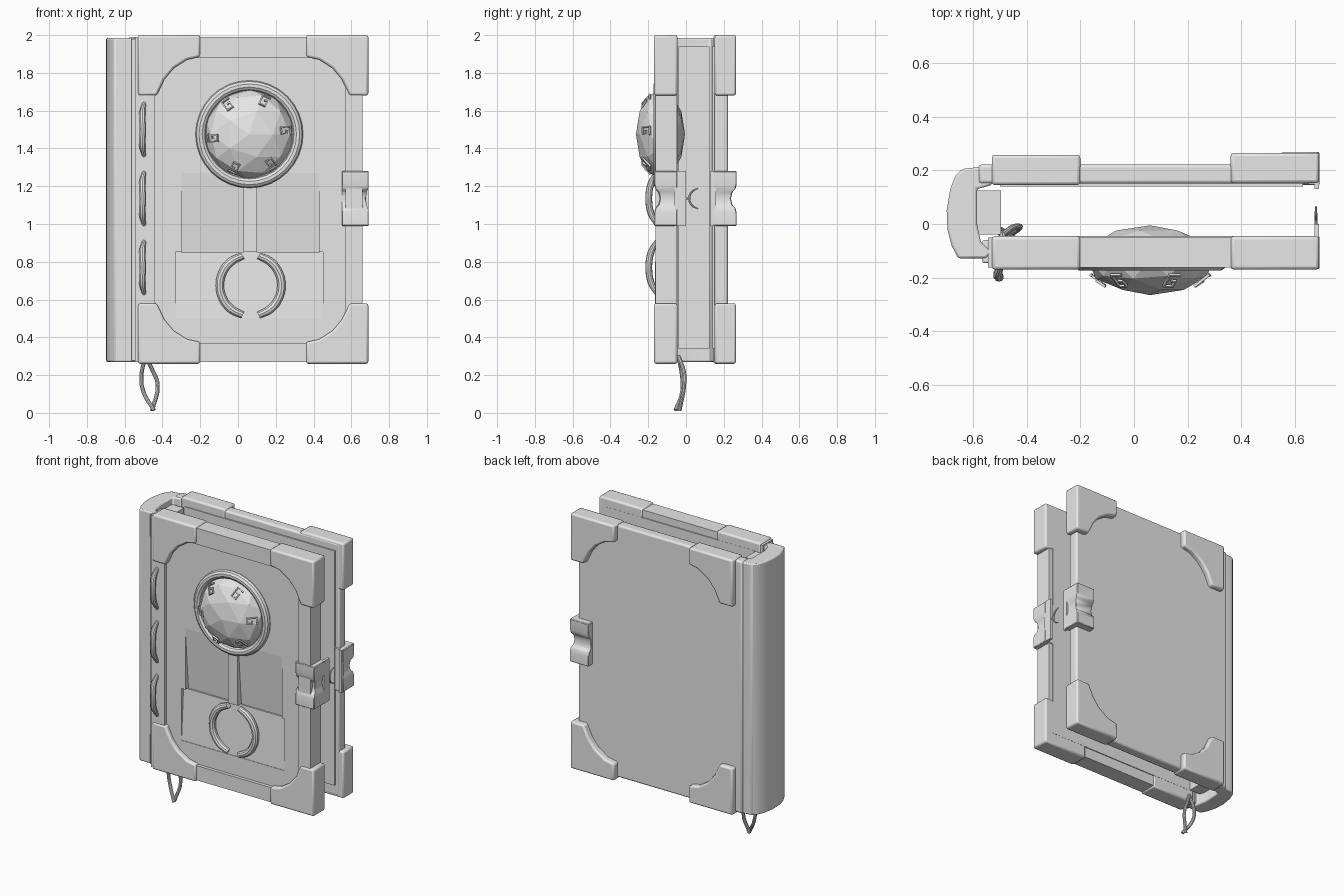
import bpy, bmesh, math
from mathutils import Vector

if "Cube" in bpy.data.objects:
    bpy.data.objects.remove(bpy.data.objects["Cube"])

grey = bpy.data.materials.new("plain grey")
grey.diffuse_color = (0.8, 0.8, 0.8, 1)
grey.use_nodes = True
grey.node_tree.nodes["Principled BSDF"].inputs["Base Color"].default_value = grey.diffuse_color
CX, CZ = 0.08, 1.13          # centre of the covers


def finish(ob, bevel=0, segs=2, smooth=True):
    ob.data.materials.clear()
    ob.data.materials.append(grey)
    bpy.ops.object.select_all(action='DESELECT')
    ob.select_set(True)
    bpy.context.view_layer.objects.active = ob
    if bevel:
        m = ob.modifiers.new("bevel", 'BEVEL')
        m.width, m.segments, m.limit_method = bevel, segs, 'ANGLE'
    if smooth:
        bpy.ops.object.shade_smooth_by_angle(angle=math.radians(35))
    return ob


def from_bm(name, bm):
    bmesh.ops.recalc_face_normals(bm, faces=bm.faces)
    me = bpy.data.meshes.new(name)
    bm.to_mesh(me)
    bm.free()
    ob = bpy.data.objects.new(name, me)
    bpy.context.collection.objects.link(ob)
    return ob


def prism(name, pts, axis, a, b):
    """Extrude a 2D outline along an axis; the other two axes keep x, y, z order."""
    bm = bmesh.new()

    def at(p, d):
        c = list(p)
        c.insert(axis, d)
        return bm.verts.new(c)
    lo, hi = [at(p, a) for p in pts], [at(p, b) for p in pts]
    bm.faces.new(lo)
    bm.faces.new(hi)
    for i in range(len(pts)):
        j = (i + 1) % len(pts)
        bm.faces.new((lo[i], lo[j], hi[j], hi[i]))
    return from_bm(name, bm)


def box(name, x0, x1, y0, y1, z0, z1):
    return prism(name, [(x0, y0), (x1, y0), (x1, y1), (x0, y1)], 2, z0, z1)


def tube(name, pts, r, cyclic=False, taper=1.0, smooth_path=True, res=3):
    cu = bpy.data.curves.new(name, 'CURVE')
    cu.dimensions = '3D'
    cu.bevel_depth, cu.bevel_resolution, cu.use_fill_caps = r, res, True
    cu.resolution_u = 4
    s = cu.splines.new('BEZIER' if smooth_path else 'POLY')
    ps = s.bezier_points if smooth_path else s.points
    ps.add(len(pts) - 1)
    for i, (p, c) in enumerate(zip(ps, pts)):
        if smooth_path:
            p.co = c
            p.handle_left_type = p.handle_right_type = 'AUTO'
        else:
            p.co = (*c, 1)
        p.radius = taper if i in (0, len(pts) - 1) and not cyclic else 1
    s.use_cyclic_u = cyclic
    ob = bpy.data.objects.new(name, cu)
    bpy.context.collection.objects.link(ob)
    bpy.ops.object.select_all(action='DESELECT')
    ob.select_set(True)
    bpy.context.view_layer.objects.active = ob
    bpy.ops.object.convert(target='MESH')
    return finish(bpy.context.object)


def cut(ob, cutter):
    cutter.hide_render = True
    cutter.hide_set(True)
    m = ob.modifiers.new("cut", 'BOOLEAN')
    m.object, m.operation, m.solver = cutter, 'DIFFERENCE', 'EXACT'


# covers: the front one has a sunken panel with a notched lower pocket
front = box("front_cover", -0.545, 0.66, -0.162, -0.05, 0.27, 1.99)
recess = []
for sx, sz, a0 in ((1, 1, 0), (-1, 1, 90), (-1, -1, 180), (1, -1, 270)):
    for k in range(5):
        a = math.radians(a0 + k * 22.5)
        recess.append((0.065 + sx * 0.355 + 0.15 * math.cos(a),
                       1.125 + sz * 0.605 + 0.15 * math.sin(a)))
cut(front, prism("recess_cutter", recess, 1, -0.3, -0.14))
for i, (x0, x1) in enumerate(((-0.30, 0.03), (0.10, 0.43))):
    cut(front, prism(f"slope_cutter_{i}", [(-0.2, 1.27), (-0.14, 1.27), (-0.105, 0.85),
                                           (-0.2, 0.85)], 0, x0, x1))
cut(front, prism("pocket_cutter", [(-0.2, 0.853), (-0.115, 0.853), (-0.137, 0.50),
                                   (-0.2, 0.50)], 0, -0.33, 0.45))
finish(front)
finish(box("back_cover", -0.58, 0.66, 0.15, 0.222, 0.27, 1.99), 0.012)
# linings on the inner sides
finish(box("front_lining", -0.5, 0.63, -0.06, -0.044, 0.34, 1.94))
finish(box("back_lining", -0.5, 0.63, 0.14, 0.16, 0.34, 1.94))

# rounded spine, and the inner block behind the stitches
outer = [(-0.53, 0.2), (-0.58, 0.212), (-0.64, 0.205), (-0.665, 0.18), (-0.685, 0.13),
         (-0.698, 0.05), (-0.695, -0.02), (-0.68, -0.08), (-0.655, -0.128), (-0.55, -0.128),
         (-0.53, -0.1), (-0.57, -0.07), (-0.585, 0.0), (-0.585, 0.13), (-0.53, 0.145)]
finish(prism("spine", outer, 2, 0.27, 1.985), 0.008)
finish(box("spine_block", -0.6, -0.495, -0.04, 0.125, 0.34, 1.94))
finish(box("hinge_strip", -0.565, -0.53, -0.145, -0.06, 0.275, 1.98), 0.006)

# corner guards on both covers
guard = [(-0.61, 0.87), (-0.28, 0.87), (-0.28, 0.755), (-0.35, 0.74), (-0.42, 0.695),
         (-0.47, 0.635), (-0.51, 0.55), (-0.61, 0.55)]
for side, y0, y1 in (("front", -0.17, -0.045), ("back", 0.145, 0.258)):
    for sx, h in ((1, "left"), (-1, "right")):
        for sz, v in ((1, "top"), (-1, "bottom")):
            pts = [(CX + sx * x, CZ + sz * z) for x, z in guard]
            dy = 0.007 if (side, h) == ("back", "right") else 0
            finish(prism(f"{side}_{v}_{h}_corner", pts, 1, y0 + dy, y1 + dy), 0.012)


# saddle-shaped clasps on the opening edge
def clasp(name, y0, y1, out):
    bm = bmesh.new()
    prev = None
    for z, d in ((0.99, 0), (1.06, 0), (1.085, 0.006), (1.10, 0.022), (1.135, 0.03),
                 (1.17, 0.022), (1.185, 0.006), (1.21, 0), (1.28, 0)):
        a, b = (y0 + d, y1) if out < 0 else (y0, y1 - d)
        ring = [bm.verts.new(c) for c in ((0.55, a, z), (0.692 - d * 0.5, a, z),
                                          (0.692 - d * 0.5, b, z), (0.55, b, z))]
        if prev:
            for i in range(4):
                bm.faces.new((prev[i], prev[(i + 1) % 4], ring[(i + 1) % 4], ring[i]))
        else:
            bm.faces.new(ring)
        prev = ring
    bm.faces.new(prev)
    finish(from_bm(name, bm), 0.004, 1)


clasp("front_clasp", -0.168, -0.045, -1)
clasp("back_clasp", 0.145, 0.268, 1)
finish(box("front_clasp_flange", 0.672, 0.69, -0.06, 0.0, 0.99, 1.28))
finish(box("back_clasp_flange", 0.672, 0.69, 0.13, 0.16, 0.99, 1.28))
tube("clasp_hook", [(0.678, 0.065, 1.19), (0.678, 0.03, 1.17), (0.678, 0.018, 1.135),
                    (0.678, 0.03, 1.10), (0.678, 0.065, 1.08)], 0.006, taper=0.5)
tube("hook_pin", [(0.678, -0.01, 1.135), (0.678, 0.02, 1.135)], 0.005, smooth_path=False)

# faceted gem in its ring
GX, GZ = 0.06, 1.475
bm = bmesh.new()
bmesh.ops.create_icosphere(bm, subdivisions=2, radius=1)
for v in bm.verts:
    x, y, z = v.co
    v.co = (GX + 0.24 * x, -0.135 - 0.13 * z, GZ + 0.24 * y)
finish(from_bm("gem", bm), smooth=False)
bpy.ops.mesh.primitive_torus_add(location=(GX, -0.147, GZ), rotation=(math.pi / 2, 0, 0),
                                 major_radius=0.258, minor_radius=0.027,
                                 major_segments=32, minor_segments=10)
bpy.context.object.name = "gem_ring"
finish(bpy.context.object)

# squared spiral marks around the gem
spiral = [(0.032, -0.022), (0.032, 0.022), (-0.018, 0.022), (-0.018, -0.012),
          (0.010, -0.012), (0.010, 0.005)]
for k in range(6):
    a = math.radians(5 + 60 * k)
    pts = []
    for r, t in spiral:
        r = 0.188 + r
        y = -0.139 - 0.13 * math.sqrt(max(0, 1 - (r / 0.24) ** 2))
        pts.append((GX + r * math.cos(a) - t * math.sin(a), y,
                    GZ + r * math.sin(a) + t * math.cos(a)))
    tube(f"spiral_mark_{k + 1}", pts, 0.007, smooth_path=False, res=0)

# stem under the gem and split ring in the pocket
finish(box("stem", 0.03, 0.10, -0.148, -0.12, 0.853, 1.24))
for name, mid in (("left", 180), ("right", 0)):
    arc = [math.radians(mid + d) for d in range(-75, 76, 25)]
    tube(f"{name}_half_ring", [(0.067 + 0.163 * math.cos(a), -0.14, 0.675 + 0.163 * math.sin(a))
                               for a in arc], 0.023, taper=0.85)

# stitches along the hinge
for i, z in enumerate((0.77, 1.135, 1.50)):
    tube(f"stitch_{i + 1}", [(-0.497, -0.155, z - 0.14), (-0.507, -0.185, z - 0.08),
                             (-0.503, -0.197, z), (-0.507, -0.185, z + 0.08),
                             (-0.497, -0.155, z + 0.14)], 0.018, taper=0.6)

# bookmark cord hanging below
tube("cord_left", [(-0.49, -0.04, 0.30), (-0.512, -0.02, 0.19), (-0.50, -0.02, 0.11),
                   (-0.445, -0.055, 0.015)], 0.011)
tube("cord_right", [(-0.49, -0.04, 0.30), (-0.45, -0.012, 0.22), (-0.425, -0.01, 0.15),
                    (-0.455, -0.035, 0.012)], 0.011)
